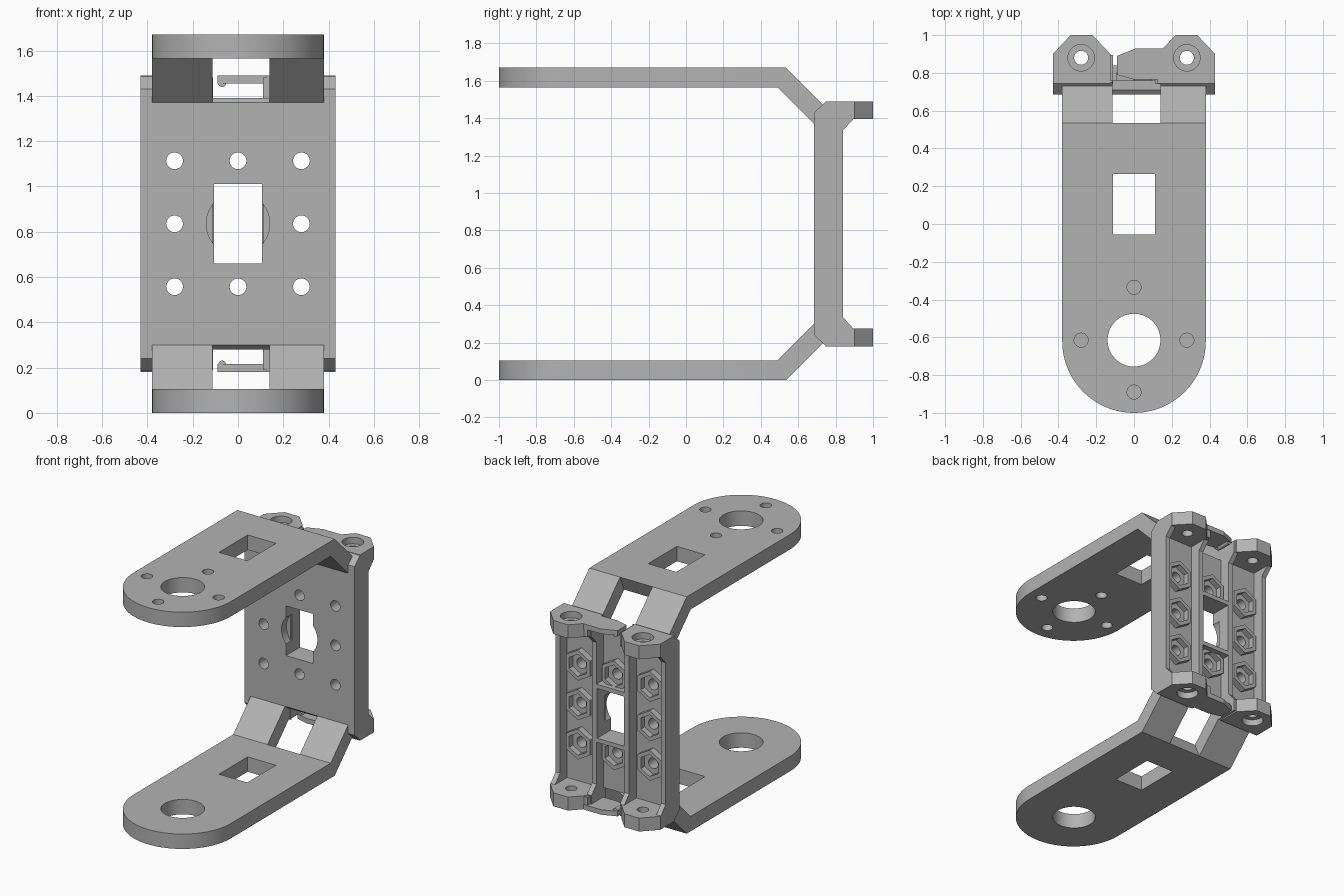
import bpy, bmesh, math

if "Cube" in bpy.data.objects:
    bpy.data.objects.remove(bpy.data.objects["Cube"], do_unlink=True)

H = 1.67          # overall height, also the mirror span
MID = H / 2
GREY = (0.45, 0.45, 0.45, 1)

mat = bpy.data.materials.new("plain grey")
mat.use_nodes = True
mat.diffuse_color = GREY
mat.node_tree.nodes["Principled BSDF"].inputs["Base Color"].default_value = GREY


def prism(name, pts, axis, lo, hi, flip=False):
    """Extrude a 2D outline along an axis; flip mirrors it top to bottom."""
    place = {"x": lambda a, b, h: (h, a, b),
             "y": lambda a, b, h: (a, h, b),
             "z": lambda a, b, h: (a, b, h)}[axis]
    bm = bmesh.new()
    rings = []
    for h in (lo, hi):
        ring = []
        for a, b in pts:
            x, y, z = place(a, b, h)
            ring.append(bm.verts.new((x, y, H - z if flip else z)))
        rings.append(ring)
    bm.faces.new(rings[0])
    bm.faces.new(rings[1])
    n = len(pts)
    for i in range(n):
        j = (i + 1) % n
        bm.faces.new((rings[0][i], rings[0][j], rings[1][j], rings[1][i]))
    bmesh.ops.recalc_face_normals(bm, faces=bm.faces)
    mesh = bpy.data.meshes.new(name)
    bm.to_mesh(mesh)
    bm.free()
    mesh.materials.append(mat)
    ob = bpy.data.objects.new(name, mesh)
    bpy.context.collection.objects.link(ob)
    return ob


def rect(a0, a1, b0, b1):
    return [(a0, b0), (a1, b0), (a1, b1), (a0, b1)]


def circle(a, b, r, n=32, turn=0):
    return [(a + r * math.cos(turn + 2 * math.pi * i / n),
             b + r * math.sin(turn + 2 * math.pi * i / n)) for i in range(n)]


def hexagon(a, b, r):
    return circle(a, b, r, 6, math.pi / 6)


def cut(ob, pts, axis, lo, hi, flip=False):
    """Subtract an extruded outline and discard the cutter."""
    tool = prism("cutter", pts, axis, lo, hi, flip)
    mod = ob.modifiers.new("cut", "BOOLEAN")
    mod.operation, mod.solver, mod.object = "DIFFERENCE", "EXACT", tool
    bpy.context.view_layer.objects.active = ob
    bpy.ops.object.modifier_apply(modifier=mod.name)
    bpy.data.objects.remove(tool, do_unlink=True)


def smooth(ob):
    bpy.ops.object.select_all(action="DESELECT")
    ob.select_set(True)
    bpy.context.view_layer.objects.active = ob
    bpy.ops.object.shade_smooth_by_angle(angle=math.radians(30))


GRID_X = (-0.28, 0, 0.28)
GRID_Z = (MID - 0.278, MID, MID + 0.278)
BOLTS = [(x, z) for x in GRID_X for z in GRID_Z]
SCREWS = [(x, z) for x, z in BOLTS if (x, z) != (0, MID)]

# Upper and lower arms with their slanted struts
R, ARM_Y = 0.38, -0.62
tongue = [(R * math.cos(t), ARM_Y + R * math.sin(t))
          for t in (math.pi + math.pi * i / 48 for i in range(49))]
tongue += [(R, 0.6), (-R, 0.6)]
slant = [(0.535, 0), (0.735, 0.2), (0.735, 0.3), (0.685, 0.3), (0.49, 0.105)]
for level, top in (("lower", False), ("upper", True)):
    arm = prism(level + "_arm", tongue, "z", 0, 0.105, top)
    # Mitre the root of the arm where the struts begin
    cut(arm, [(0.535, 0), (0.49, 0.105), (0.445, 0.21), (0.8, 0.21),
              (0.8, -0.1), (0.578, -0.1)], "x", -1, 1, top)
    cut(arm, circle(0, -0.615, 0.14, 64), "z", -0.1, 0.2, top)
    cut(arm, rect(-0.11, 0.11, -0.055, 0.265), "z", -0.1, 0.2, top)
    if top:
        for x, y in ((0, -0.335), (-0.28, -0.615), (0.28, -0.615), (0, -0.89)):
            cut(arm, circle(x, y, 0.037), "z", -0.1, 0.2, top)
    smooth(arm)
    prism(level + "_right_strut", slant, "x", -R, -0.113, top)
    prism(level + "_left_strut", slant, "x", 0.14, R, top)

# Back plate with notched ends, window and screw holes
PLATE = 0.76
plate = prism("back_plate", [(0.685, 0.24), (0.75, 0.18), (PLATE, 0.18),
                             (PLATE, H - 0.18), (0.75, H - 0.18),
                             (0.685, H - 0.24)], "x", -0.43, 0.43)
for top in (False, True):
    cut(plate, [(0.5, 0.1), (0.9, 0.1), (0.9, 0.28), (0.71, 0.28),
                (0.685, 0.3), (0.5, 0.3)], "x", -0.113, 0.14, top)
cut(plate, rect(-0.105, 0.105, 0.66, 1.01), "y", 0.6, 0.9)
cut(plate, circle(0, MID, 0.14, 64), "y", 0.6, 0.9)
for x, z in SCREWS:
    cut(plate, circle(x, z, 0.037), "y", 0.6, 0.9)
smooth(plate)

# Side rims and inner ribs, flared where they meet the lugs
rib = [(0.74, 0.19), (0.895, 0.19), (0.895, 0.275), (0.84, 0.335),
       (0.84, H - 0.335), (0.895, H - 0.275), (0.895, H - 0.19),
       (0.74, H - 0.19)]
for side, s in (("left", 1), ("right", -1)):
    for name, a, b in (("rim", 0.395, 0.43), ("rib", 0.11, 0.145)):
        prism(side + "_" + name, rib, "x", min(s * a, s * b), max(s * a, s * b))

# Ribs along the window, above and below
prism("window_lower_rib", rect(-0.12, 0.12, 0.63, 0.66), "y", 0.74, 0.84)
prism("window_upper_rib", rect(-0.12, 0.12, 1.01, 1.04), "y", 0.74, 0.84)
for side, a, b in (("left", 0.105, 0.115), ("right", -0.115, -0.105)):
    prism(side + "_window_lip", rect(a, b, 0.64, 1.03), "y", 0.75, 0.84)

# Hexagonal nut bosses
for i, (x, z) in enumerate(SCREWS):
    boss = prism("nut_boss_%d" % (i + 1), hexagon(x, z, 0.108), "y", 0.75, 0.805)
    cut(boss, hexagon(x, z, 0.078), "y", 0.765, 0.9)
    cut(boss, circle(x, z, 0.037), "y", 0.7, 0.9)
    if x == 0:
        cut(boss, rect(-0.2, 0.2, 0.66, 1.01), "y", 0.7, 0.9)
    smooth(boss)

# Corner lugs with counterbored holes, and the spring clips between them
for level, top in (("lower", False), ("upper", True)):
    for side, s in (("left", 1), ("right", -1)):
        outline = [(s * x, y) for x, y in (
            (0.125, 0.745), (0.43, 0.745), (0.43, 0.9), (0.335, 1),
            (0.22, 1), (0.125, 0.9))]
        lug = prism("%s_%s_lug" % (level, side), outline, "z", 0.18, 0.275, top)
        cut(lug, circle(s * 0.28, 0.88, 0.037), "z", 0.1, 0.4, top)
        cut(lug, circle(s * 0.28, 0.88, 0.07), "z", 0.1, 0.225, top)
        smooth(lug)
    prism(level + "_clip", [(-0.09, 0.79), (0, 0.765), (0.15, 0.765),
                            (0.15, 0.93), (0.01, 0.93), (-0.09, 0.89)],
          "z", 0.18, 0.215, top)
    smooth(prism(level + "_clip_bead", circle(-0.07, 0.214, 0.017, 16),
                 "y", 0.79, 0.89, top))
    prism(level + "_clip_root", rect(0.12, 0.15, 0.2, 0.27), "y", 0.77, 0.925, top)
